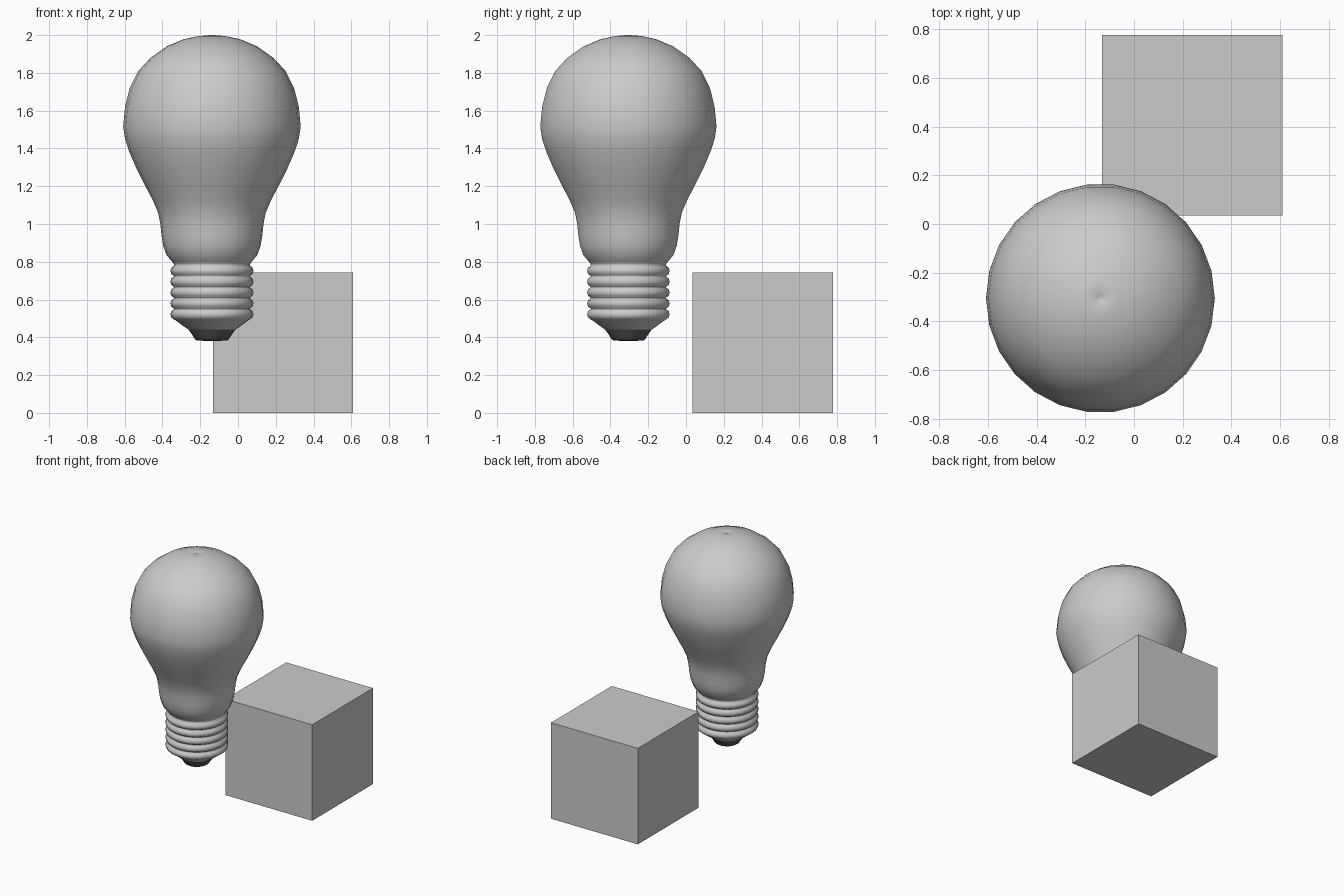
import bpy, bmesh, math

SIDES = 26
CENTRE = (-0.138, -0.305)

old = bpy.data.objects.get("Cube")
if old:
    bpy.data.objects.remove(old, do_unlink=True)


def material(name, value):
    m = bpy.data.materials.new(name)
    m.use_nodes = True
    m.diffuse_color = (value, value, value, 1)
    m.node_tree.nodes["Principled BSDF"].inputs["Base Color"].default_value = (value, value, value, 1)
    return m


grey = material("light grey", 0.6)
black = material("dark grey", 0.1)


def finish(name, bm, mat):
    bmesh.ops.recalc_face_normals(bm, faces=bm.faces)
    mesh = bpy.data.meshes.new(name)
    bm.to_mesh(mesh)
    bm.free()
    mesh.materials.append(mat)
    obj = bpy.data.objects.new(name, mesh)
    bpy.context.collection.objects.link(obj)
    return obj


def lathe(name, profile, mat, angle):
    """Revolve (radius, height) points about the bulb axis."""
    bm = bmesh.new()
    verts = [bm.verts.new((r, 0, z)) for r, z in profile]
    edges = [bm.edges.new(pair) for pair in zip(verts, verts[1:])]
    bmesh.ops.spin(bm, geom=verts + edges, cent=(0, 0, 0), axis=(0, 0, 1),
                   angle=math.tau, steps=SIDES)
    bmesh.ops.remove_doubles(bm, verts=bm.verts, dist=0.0005)
    obj = finish(name, bm, mat)
    obj.location = (*CENTRE, 0)
    bpy.ops.object.select_all(action="DESELECT")
    obj.select_set(True)
    bpy.context.view_layer.objects.active = obj
    bpy.ops.object.shade_smooth_by_angle(angle=math.radians(angle))
    return obj


# Glass envelope, with a tiny dimple at the crown
lathe("glass_bulb", [
    (0, 1.99), (0.012, 2.0), (0.07, 1.995), (0.15, 1.978), (0.24, 1.94),
    (0.325, 1.88), (0.39, 1.81), (0.435, 1.72), (0.46, 1.62), (0.47, 1.515),
    (0.46, 1.45), (0.437, 1.38), (0.4, 1.295), (0.355, 1.205), (0.315, 1.13),
    (0.285, 1.06), (0.273, 1.0), (0.267, 0.94), (0.258, 0.885), (0.24, 0.835),
    (0.21, 0.8)], grey, 60)

# Threaded metal base: collar, five rounded ridges, then the taper
thread = [(0.21, 0.8), (0.203, 0.79)]
for i in range(5):
    mid = 0.752 - 0.0575 * i
    thread += [(0.2, mid + 0.028), (0.215, mid + 0.017), (0.22, mid),
               (0.215, mid - 0.017), (0.2, mid - 0.028)]
thread += [(0.185, 0.485), (0.155, 0.462), (0.125, 0.442)]
lathe("screw_base", thread, grey, 80)

# Dark contact at the bottom
lathe("contact_tip", [(0.125, 0.442), (0.105, 0.415), (0.09, 0.39), (0.08, 0.383),
                      (0, 0.38)], black, 50)

# Plain block standing beside the bulb
bm = bmesh.new()
bmesh.ops.create_cube(bm, size=0.742)
block = finish("block", bm, grey)
block.location = (0.239, 0.406, 0.371)
